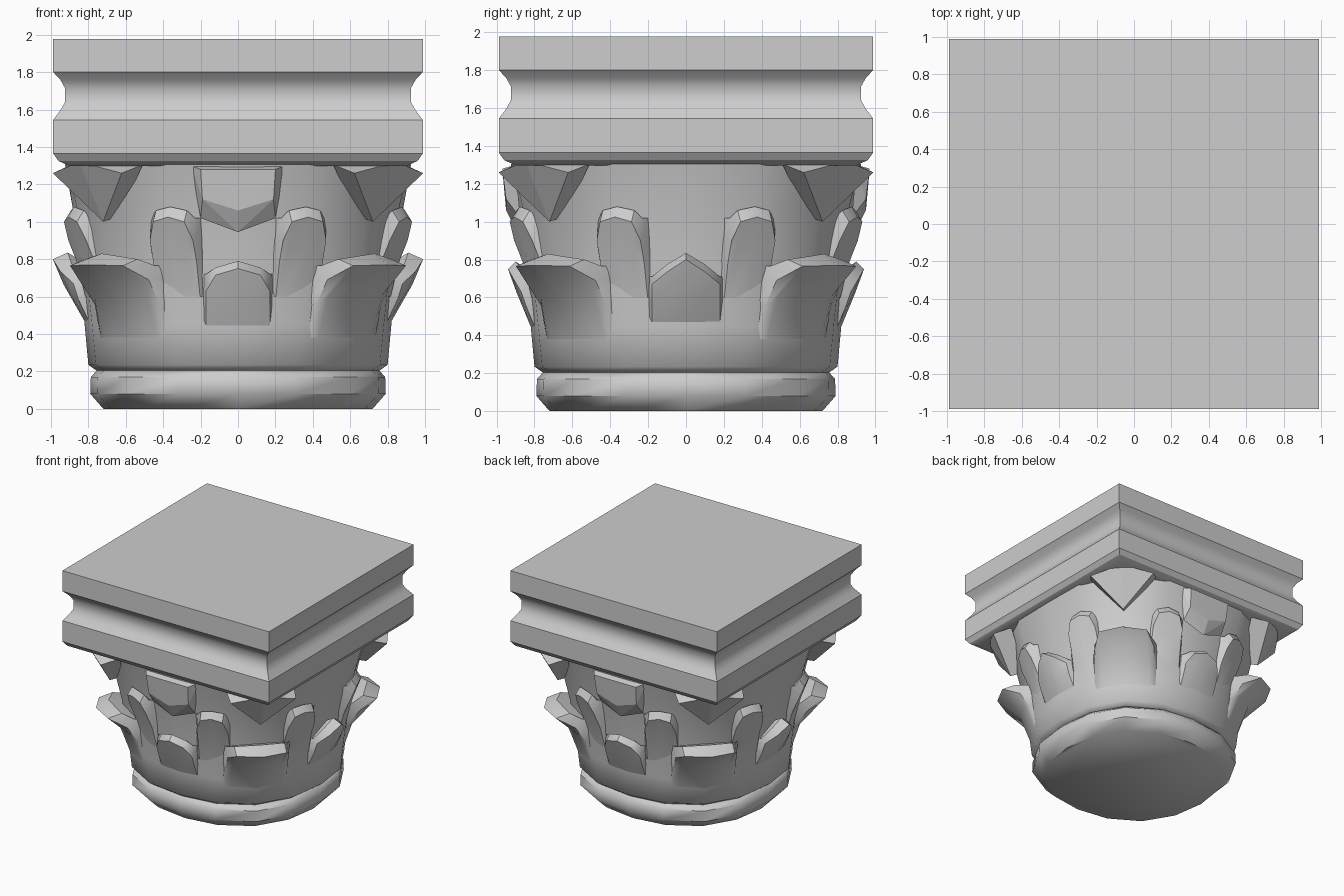
import bpy, bmesh, math

if "Cube" in bpy.data.objects:
    bpy.data.objects.remove(bpy.data.objects["Cube"], do_unlink=True)

GREY = (0.61, 0.61, 0.61, 1)
stone = bpy.data.materials.new("grey_stone")
stone.use_nodes = True
stone.diffuse_color = GREY
stone.node_tree.nodes["Principled BSDF"].inputs["Base Color"].default_value = GREY

SIDES = 16
STEP = math.tau / SIDES
CORNERS = (45, 135, 225, 315)
# Rings are radius, height and how far the diagonals swell towards a square
RING = [(0.72, 0, 0.04), (0.79, 0.08, 0.065), (0.787, 0.17, 0.065), (0.755, 0.205, 0.055)]
BELL = [(0.75, 0.2, 0.05), (0.8, 0.235, 0.055), (0.82, 0.45, 0.06),
        (0.85, 0.8, 0.08), (0.885, 1.08, 0.11), (0.925, 1.305, 0.15)]
SLAB = [(0.9, 1.298), (0.96, 1.325), (0.988, 1.365), (0.988, 1.545), (0.95, 1.595),
        (0.925, 1.64), (0.925, 1.715), (0.95, 1.76), (0.988, 1.8), (0.988, 1.977)]


def finish(name, bm, smooth, angles=(0,)):
    """Turn a bmesh into one object per angle, all sharing the mesh."""
    bmesh.ops.recalc_face_normals(bm, faces=bm.faces)
    mesh = bpy.data.meshes.new(name)
    bm.to_mesh(mesh)
    bm.free()
    mesh.materials.append(stone)
    for i, angle in enumerate(angles):
        obj = bpy.data.objects.new(name, mesh)
        obj.rotation_euler.z = math.radians(angle)
        bpy.context.collection.objects.link(obj)
        if i == 0:
            bpy.ops.object.select_all(action="DESELECT")
            obj.select_set(True)
            bpy.context.view_layer.objects.active = obj
            bpy.ops.object.shade_smooth_by_angle(angle=math.radians(smooth))


def swell(r, k, a):
    """Radius of a rounded-square ring in direction a."""
    return r * (1 + k * math.sin(2 * a) ** 2)


def lathe(name, profile, sides, turn, smooth):
    """Capped solid from rounded-square rings."""
    bm = bmesh.new()
    rings = []
    for r, z, k in profile:
        ring = []
        for i in range(sides):
            a = turn + math.tau * i / sides
            d = swell(r, k, a)
            ring.append(bm.verts.new((d * math.cos(a), d * math.sin(a), z)))
        rings.append(ring)
    for low, high in zip(rings, rings[1:]):
        for i in range(sides):
            j = (i + 1) % sides
            bm.faces.new((low[i], low[j], high[j], high[i]))
    bm.faces.new(rings[0])
    bm.faces.new(rings[-1])
    finish(name, bm, smooth)


def bell_depth(t, z, a):
    """Depth of the faceted bell at side offset t from direction a."""
    for (r0, z0, k0), (r1, z1, k1) in zip(BELL, BELL[1:]):
        if z0 <= z <= z1:
            f = (z - z0) / (z1 - z0)
            r, k = r0 + (r1 - r0) * f, k0 + (k1 - k0) * f
    near = swell(r, k, a)
    side = (swell(r, k, a + STEP) + swell(r, k, a - STEP)) / 2
    return near + (side * math.cos(STEP) - near) * t / (side * math.sin(STEP))


def leaf(name, base, bulge, half, angles):
    """Flaring leaf. Half columns: offset, lip height, lip depth, rim height, rim depth."""
    a = math.radians(angles[0])
    columns = []
    for t, lip_z, lip_d, rim_z, rim_d in half:
        mid_z = base + 0.6 * (lip_z - base)
        wall = bell_depth(t, mid_z, a)
        back_z = rim_z - 0.05
        columns.append([(t, bell_depth(t, base, a) - 0.005, base),
                        (t, wall + bulge * (lip_d - wall), mid_z),
                        (t, lip_d, lip_z), (t, rim_d, rim_z),
                        (t, bell_depth(t, back_z, a) - 0.02, back_z)])
    # The outermost column sinks into the bell and closes the leaf's side
    columns.append([(t + 0.02, bell_depth(t + 0.02, z, a) - 0.02, z)
                    for t, d, z in columns[-1]])
    mirrored = [[(-t, d, z) for t, d, z in col] for col in columns[:0:-1]]
    bm = bmesh.new()
    grid = [[bm.verts.new((t, -d, z)) for t, d, z in col] for col in mirrored + columns]
    for left, right in zip(grid, grid[1:]):
        for k in range(len(left) - 1):
            bm.faces.new((left[k], right[k], right[k + 1], left[k + 1]))
    finish(name, bm, 35, angles)


def hull(name, points, angles):
    """Flat-sided block around points given as (offset, depth, height), mirrored."""
    bm = bmesh.new()
    for t, d, z in points:
        for side in ((-1, 1) if t else (1,)):
            bm.verts.new((side * t, -d, z))
    bmesh.ops.convex_hull(bm, input=bm.verts)
    loose = [v for v in bm.verts if not v.link_faces]
    bmesh.ops.delete(bm, geom=loose, context="VERTS")
    bmesh.ops.dissolve_limit(bm, angle_limit=0.02, verts=bm.verts, edges=bm.edges)
    finish(name, bm, 10, angles)


# Base moulding and bell, round below and squarer towards the top
lathe("base_ring", RING, SIDES, 0, 45)
lathe("bell", BELL, SIDES, 0, 60)

# Square slab with a hollow moulding around it
lathe("abacus", [(r, z, math.sqrt(2) - 1) for r, z in SLAB], 4, math.pi / 4, 30)

# Lower leaves: front and back, the two sides, and the corners
leaf("centre_leaf", 0.43, 0.55,
     [(0, 0.75, 0.94, 0.79, 0.9), (0.12, 0.715, 0.92, 0.755, 0.87),
      (0.17, 0.63, 0.87, 0.72, 0.85)], (0, 180))
leaf("side_leaf", 0.46, 0.62,
     [(0, 0.8, 0.99, 0.835, 0.91), (0.1, 0.735, 0.95, 0.775, 0.89),
      (0.18, 0.67, 0.88, 0.71, 0.85)], (90, 270))
leaf("corner_leaf", 0.36, 0.22,
     [(0, 0.77, 1.13, 0.83, 1.03), (0.2, 0.765, 1.07, 0.8, 0.96),
      (0.245, 0.69, 0.92, 0.765, 0.87)], CORNERS)

# Tall upper leaves
leaf("tall_leaf", 0.6, 0.3,
     [(0, 1.025, 0.98, 1.08, 0.95), (0.09, 1.0, 0.97, 1.06, 0.93),
      (0.125, 0.9, 0.93, 1.02, 0.905)], [22.5 + 45 * i for i in range(8)])

# Corner volutes under the slab
hull("corner_volute", [(0, 1.2, 1.32), (0.26, 1.14, 1.26), (0, 1.02, 1.0),
                       (0.27, 0.99, 1.305), (0, 0.9, 1.03)], CORNERS)

# Shield tablets on the front and back
hull("tablet", [(0.2, 0.97, 1.28), (0.19, 0.95, 1.12), (0, 0.95, 1.06),
                (0.25, 0.9, 1.3), (0.2, 0.875, 1.02), (0, 0.89, 0.945)], (0, 180))
